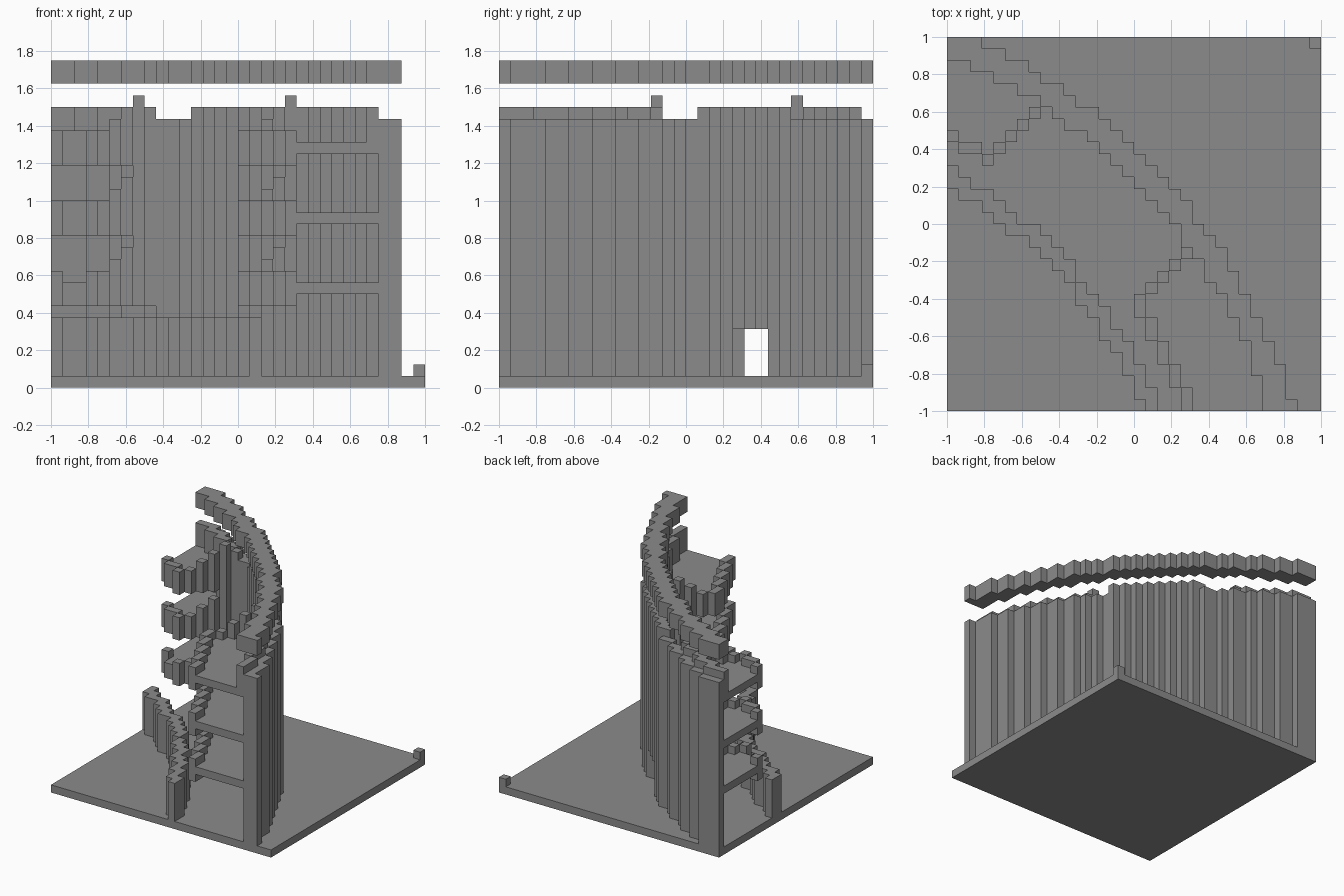
import bpy
import bmesh
from math import hypot

if "Cube" in bpy.data.objects:
    bpy.data.objects.remove(bpy.data.objects["Cube"], do_unlink=True)

N = 32                      # blocks along each side of the base
U = 2 / N                   # size of one block
CENTRE = (-19.73, -14.92)   # centre of the curved walls, in blocks
RING_IN, WALL_IN, WALL_OUT = 49.66, 50.63, 51.75
ARENA_IN, ARENA_OUT = 39.5, 40.85
FLOORS = (8, 14, 20)        # block layers of the three storeys
WALL_TOP = 24

stone = bpy.data.materials.new("grey_stone")
stone.use_nodes = True
GREY = (0.26, 0.26, 0.26, 1)
stone.diffuse_color = GREY
stone.node_tree.nodes["Principled BSDF"].inputs["Base Color"].default_value = GREY


def part(name, columns):
    """Make an object from block columns {(i, j): (bottom, top)}."""
    bm = bmesh.new()

    def quad(points):
        bm.faces.new([bm.verts.new((x * U - 1, y * U - 1, z * U)) for x, y, z in points])

    for (i, j), (a, b) in columns.items():
        corners = [(i, j), (i + 1, j), (i + 1, j + 1), (i, j + 1)]
        around = [(i, j - 1), (i + 1, j), (i, j + 1), (i - 1, j)]
        quad([(*c, b) for c in corners])
        quad([(*c, a) for c in reversed(corners)])
        for n, neighbour in enumerate(around):
            if columns.get(neighbour) != (a, b):
                p, q = corners[n], corners[(n + 1) % 4]
                quad([(*p, a), (*q, a), (*q, b), (*p, b)])
    bmesh.ops.remove_doubles(bm, verts=bm.verts, dist=U / 100)
    mesh = bpy.data.meshes.new(name)
    bm.to_mesh(mesh)
    bm.free()
    mesh.materials.append(stone)
    bpy.context.collection.objects.link(bpy.data.objects.new(name, mesh))


def radius(cell):
    return hypot(cell[0] + 0.5 - CENTRE[0], cell[1] + 0.5 - CENTRE[1])


def band(inner, outer):
    return [c for c in GRID if inner <= radius(c) < outer]


def left_front(i):
    """First row of the left gallery."""
    return 23 - (i + 1) // 2


def in_left(c):
    return c[1] >= c[0] + 18 and c[1] >= left_front(c[0])


def in_right(c):
    return c[1] <= c[0] - 7 and c[0] >= 20 - c[1] // 2


GRID = [(i, j) for i in range(N) for j in range(N)]

# Base and corner marker
base = {c: (0, 1) for c in GRID}
part("base", base)
part("corner_marker", {(N - 1, N - 1): (1, 2)})

# Low curved wall around the arena
part("arena_wall", {c: (1, 6) for c in band(ARENA_IN, ARENA_OUT)})

# Tall outer wall with a doorway, one block higher between the galleries
outer_wall = {}
for c in band(WALL_IN, WALL_OUT):
    bottom = 5 if 20 <= c[1] <= 22 else 1
    top = WALL_TOP if 17 <= c[1] <= 24 else WALL_TOP - 1
    outer_wall[c] = (bottom, top)
part("outer_wall", outer_wall)

# Inner lining of the top storey
part("top_lining", {c: (21, WALL_TOP) for c in band(RING_IN, WALL_IN)
                    if in_left(c) or in_right(c)})

# Floating crown ring
part("crown_ring", {c: (26, 28) for c in band(RING_IN, WALL_OUT)})

# Galleries: floor slab, front parapet and a side parapet rising to the wall
galleries = {
    "left": (in_left, [(i, left_front(i)) for i in range(4)],
             [(i, i + 18) for i in range(3, 8)]),
    "right": (in_right, [(20 - j // 2, j) for j in range(10)],
              [(i, i - 7) for i in range(16, 21)]),
}
for side, (inside, front, edge) in galleries.items():
    for level, k in enumerate(FLOORS, 1):
        part(f"{side}_floor_{level}",
             {c: (k, k + 1) for c in GRID if inside(c) and radius(c) < WALL_IN})
        parapet = {c: (k - 1, k + 2) for c in front}
        if side == "left" and level == 1:
            for c in front[1:3]:
                parapet[c] = (k - 1, k + 1)
        for n, c in enumerate(edge[:-1]):
            parapet[c] = (k - 1, k + 2 + max(0, n - 1))
        part(f"{side}_parapet_{level}", parapet)

    # Full-height pier beside the wall, with a raised post
    i, j = edge[-1]
    pier = {(i, j): (7, WALL_TOP + 1)}
    if radius((i + 1, j + 1)) < WALL_IN:
        pier[(i + 1, j + 1)] = (7, WALL_TOP)
    part(f"{side}_pier", pier)
